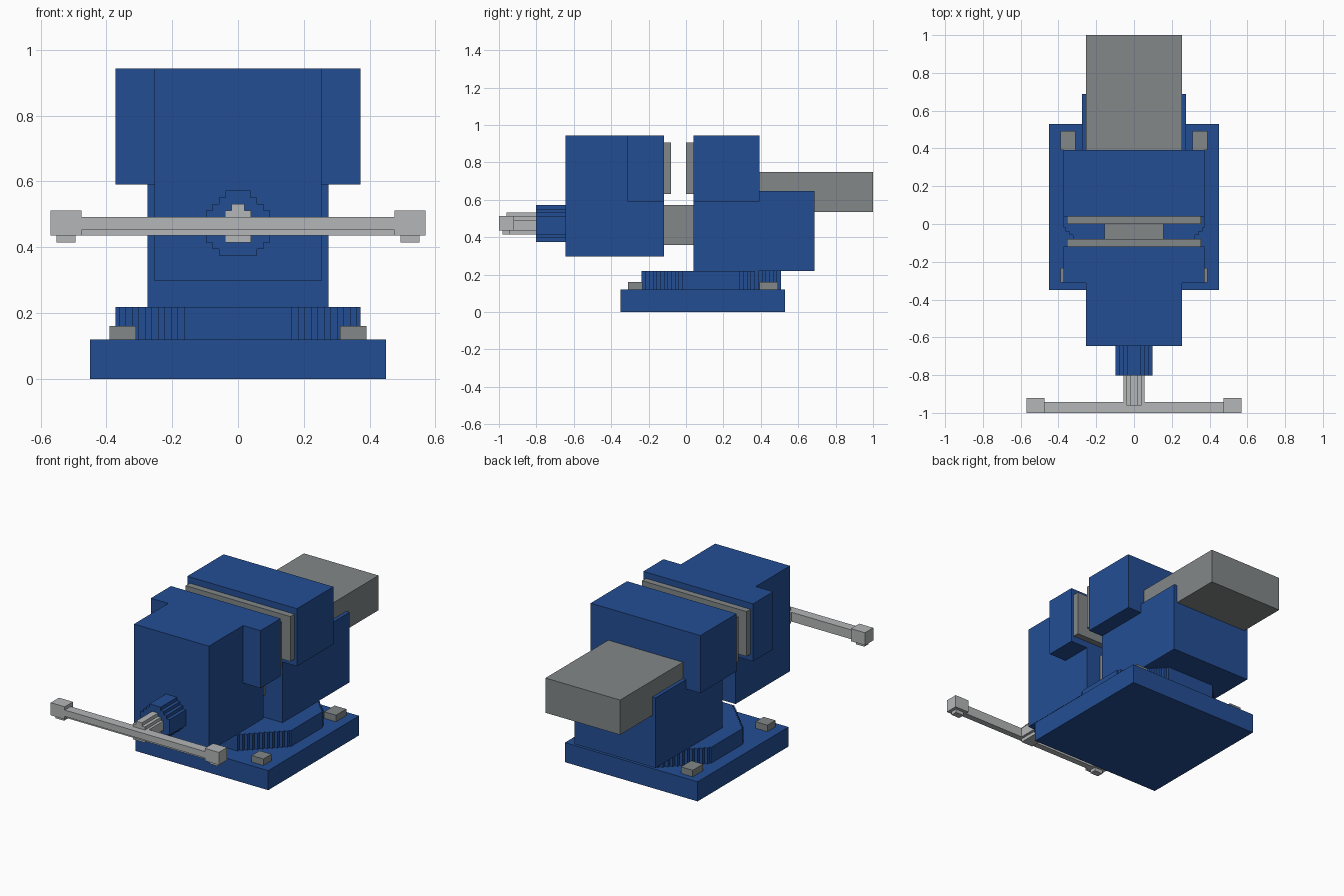
import bpy, bmesh
from mathutils import Vector

if "Cube" in bpy.data.objects:
    bpy.data.objects.remove(bpy.data.objects["Cube"])


def material(name, rgb):
    m = bpy.data.materials.new(name)
    m.diffuse_color = (*rgb, 1)
    m.use_nodes = True
    m.node_tree.nodes["Principled BSDF"].inputs["Base Color"].default_value = m.diffuse_color
    return m


BLUE = material("blue paint", (0.017, 0.076, 0.296))
STEEL = material("dark steel", (0.223, 0.242, 0.246))
BRIGHT = material("bright steel", (0.456, 0.468, 0.474))


def prism(name, pts, axis, lo, hi, mat):
    """Extrude a 2D profile along y (points are x, z), x (points are y, z) or z (points are x, y)."""
    place = {"x": lambda a, b: (lo, a, b),
             "y": lambda a, b: (a, lo, b),
             "z": lambda a, b: (a, b, lo)}[axis]
    bm = bmesh.new()
    face = bm.faces.new([bm.verts.new(place(a, b)) for a, b in pts])
    out = bmesh.ops.extrude_face_region(bm, geom=[face])
    step = Vector([hi - lo if axis == k else 0 for k in "xyz"])
    bmesh.ops.translate(bm, vec=step,
                        verts=[v for v in out["geom"] if isinstance(v, bmesh.types.BMVert)])
    bmesh.ops.recalc_face_normals(bm, faces=bm.faces)
    me = bpy.data.meshes.new(name)
    bm.to_mesh(me)
    bm.free()
    me.materials.append(mat)
    ob = bpy.data.objects.new(name, me)
    bpy.context.collection.objects.link(ob)
    return ob


def box(name, x, y, z, mat):
    return prism(name, [(x[0], y[0]), (x[1], y[0]), (x[1], y[1]), (x[0], y[1])], "z", *z, mat)


def stepped(levels):
    """Mirror-symmetric stepped outline from (half width, top, bottom) rows, top to bottom."""
    right = []
    for w, top, bottom in levels:
        right += [(w, top), (w, bottom)]
    return right + [(-a, b) for a, b in reversed(right)]


# Base plate and its four bolts
box("base_plate", (-0.45, 0.45), (-0.35, 0.53), (0, 0.12), BLUE)
for side, x in (("left", (-0.39, -0.31)), ("right", (0.31, 0.39))):
    box("front_bolt_" + side, x, (-0.31, -0.232), (0.12, 0.16), STEEL)
    box("rear_bolt_" + side, x, (0.392, 0.492), (0.12, 0.16), STEEL)

# Swivel disc: an octagon with stair-stepped diagonals
R, HALF, CY, N = 0.372, 0.154, 0.135, 11
s = (R - HALF) / N
rows = [(HALF + s * (i + 0.5), CY + R - s * i, CY + R - s * (i + 1)) for i in range(N)]
rows = rows + [(R, CY + HALF, CY - HALF)] + [(w, 2 * CY - b, 2 * CY - t) for w, t, b in reversed(rows)]
prism("swivel_disc", stepped(rows), "z", 0.12, 0.218, BLUE)

# Fixed body with its wide rear jaw, tail and slide
prism("fixed_jaw", stepped([(0.372, 0.943, 0.59), (0.275, 0.59, 0.218)]), "y", 0.04, 0.392, BLUE)
box("fixed_body_tail", (-0.275, 0.275), (0.392, 0.688), (0.218, 0.648), BLUE)
box("rear_slide", (-0.253, 0.253), (0.392, 1.0), (0.535, 0.748), STEEL)

# Moving jaw: narrow block with side lobes on its upper half
prism("moving_jaw_top", stepped([(0.372, -0.118, -0.313), (0.254, -0.313, -0.645)]),
      "z", 0.59, 0.943, BLUE)
box("moving_jaw_lower", (-0.254, 0.254), (-0.645, -0.118), (0.297, 0.59), BLUE)

# Jaw plates and the guide bar between the jaws
box("moving_jaw_plate", (-0.355, 0.355), (-0.118, -0.08), (0.63, 0.905), STEEL)
box("fixed_jaw_plate", (-0.355, 0.355), (0.0, 0.04), (0.63, 0.905), STEEL)
box("guide_bar", (-0.156, 0.156), (-0.118, 0.04), (0.357, 0.572), STEEL)

# Screw collar and screw, both stair-stepped rounds
prism("screw_collar", stepped([(0.038, 0.572, 0.551), (0.058, 0.551, 0.531), (0.078, 0.531, 0.511),
                               (0.098, 0.511, 0.415), (0.078, 0.415, 0.395), (0.058, 0.395, 0.375)]),
      "y", -0.803, -0.645, BLUE)
prism("screw", stepped([(0.02, 0.531, 0.511), (0.04, 0.511, 0.492), (0.056, 0.492, 0.435),
                        (0.04, 0.435, 0.414)]), "y", -0.96, -0.803, BRIGHT)

# Handle bar with a recessed lower edge, and its end knobs
prism("handle_bar", [(-1.0, 0.492), (-0.942, 0.492), (-0.942, 0.435), (-0.98, 0.435),
                     (-0.98, 0.453), (-1.0, 0.453)], "x", -0.475, 0.475, BRIGHT)
for side, d in (("left", -1), ("right", 1)):
    x = sorted((d * 0.475, d * 0.57))
    box("handle_knob_" + side, x, (-1.0, -0.92), (0.435, 0.512), BRIGHT)
    box("handle_knob_foot_" + side, (x[0] + 0.019, x[1] - 0.019), (-0.98, -0.94),
        (0.414, 0.435), BRIGHT)
